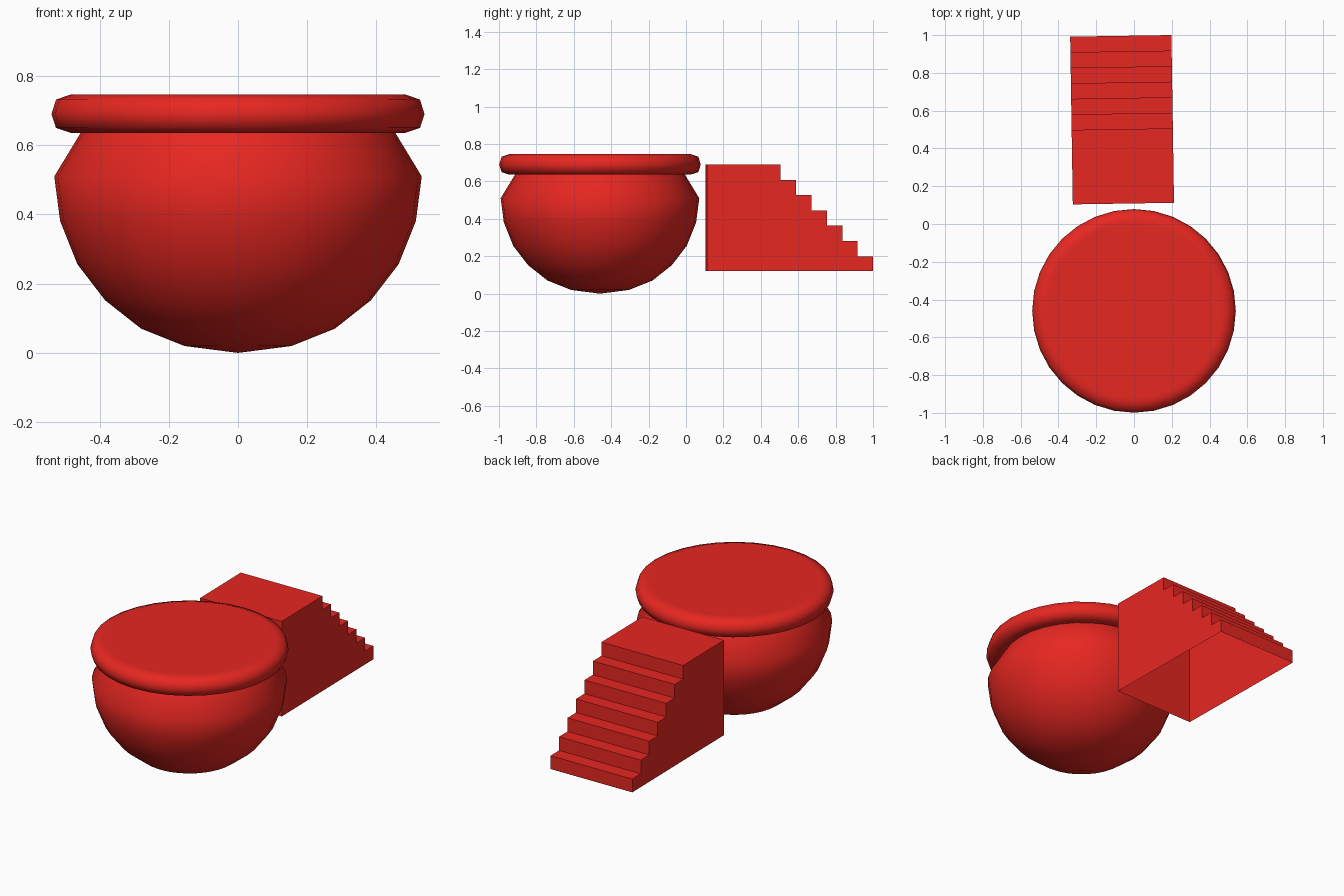
import bpy, bmesh
from math import radians, tau
from mathutils import Matrix

if "Cube" in bpy.data.objects:
    bpy.data.objects.remove(bpy.data.objects["Cube"])

red = bpy.data.materials.new("red")
red.diffuse_color = (0.8, 0.02, 0.015, 1)
red.use_nodes = True
red.node_tree.nodes["Principled BSDF"].inputs["Base Color"].default_value = red.diffuse_color


def finish(name, bm, smooth_angle=None):
    mesh = bpy.data.meshes.new(name)
    bm.to_mesh(mesh)
    bm.free()
    obj = bpy.data.objects.new(name, mesh)
    bpy.context.collection.objects.link(obj)
    mesh.materials.append(red)
    if smooth_angle:
        bpy.ops.object.select_all(action='DESELECT')
        obj.select_set(True)
        bpy.context.view_layer.objects.active = obj
        bpy.ops.object.shade_smooth_by_angle(angle=radians(smooth_angle))
    return obj


def lathe(name, profile, location, sides=32, smooth_angle=65):
    bm = bmesh.new()
    verts = [bm.verts.new((r, 0, z)) for r, z in profile]
    edges = [bm.edges.new(pair) for pair in zip(verts, verts[1:])]
    bmesh.ops.spin(bm, geom=verts + edges, cent=(0, 0, 0), axis=(0, 0, 1),
                   angle=tau, steps=sides)
    bmesh.ops.remove_doubles(bm, verts=bm.verts, dist=1e-4)
    bmesh.ops.recalc_face_normals(bm, faces=bm.faces)
    obj = finish(name, bm, smooth_angle)
    obj.location = location
    return obj


pot_center = (0, -0.46, 0)

# Round pot body, from the base up to the neck
lathe("pot_body", [(0, 0), (0.155, 0.02), (0.28, 0.07), (0.384, 0.152),
                   (0.464, 0.256), (0.514, 0.381), (0.531, 0.51),
                   (0.454, 0.637)], pot_center)

# Thick rounded rim closed by a flat lid
lathe("pot_rim", [(0.45, 0.636), (0.483, 0.636), (0.526, 0.65), (0.539, 0.69),
                  (0.526, 0.732), (0.483, 0.747), (0.46, 0.747), (0, 0.747)],
      pot_center)

# Staircase shell, open underneath: landing followed by six lower steps
steps, half_w, half_l = 7, 0.268, 0.444
base, top, drop, tread = 0.12, 0.69, 0.0817, 0.0823
profile = [(-half_l, base), (-half_l, top)]
for i in range(steps):
    y = half_l - (steps - 1 - i) * tread
    profile.append((y, top - i * drop))
    profile.append((y, top - (i + 1) * drop if i < steps - 1 else base))

bm = bmesh.new()
left, right = ([bm.verts.new((x, y, z)) for y, z in profile]
               for x in (-half_w, half_w))
bm.faces.new(left)
bm.faces.new(right[::-1])
for i in range(len(profile) - 1):
    bm.faces.new((left[i], right[i], right[i + 1], left[i + 1]))
bmesh.ops.recalc_face_normals(bm, faces=bm.faces)
bm.transform(Matrix.Translation((-0.063, 0.552, 0)) @ Matrix.Rotation(radians(0.9), 4, 'Z'))
finish("staircase", bm)
